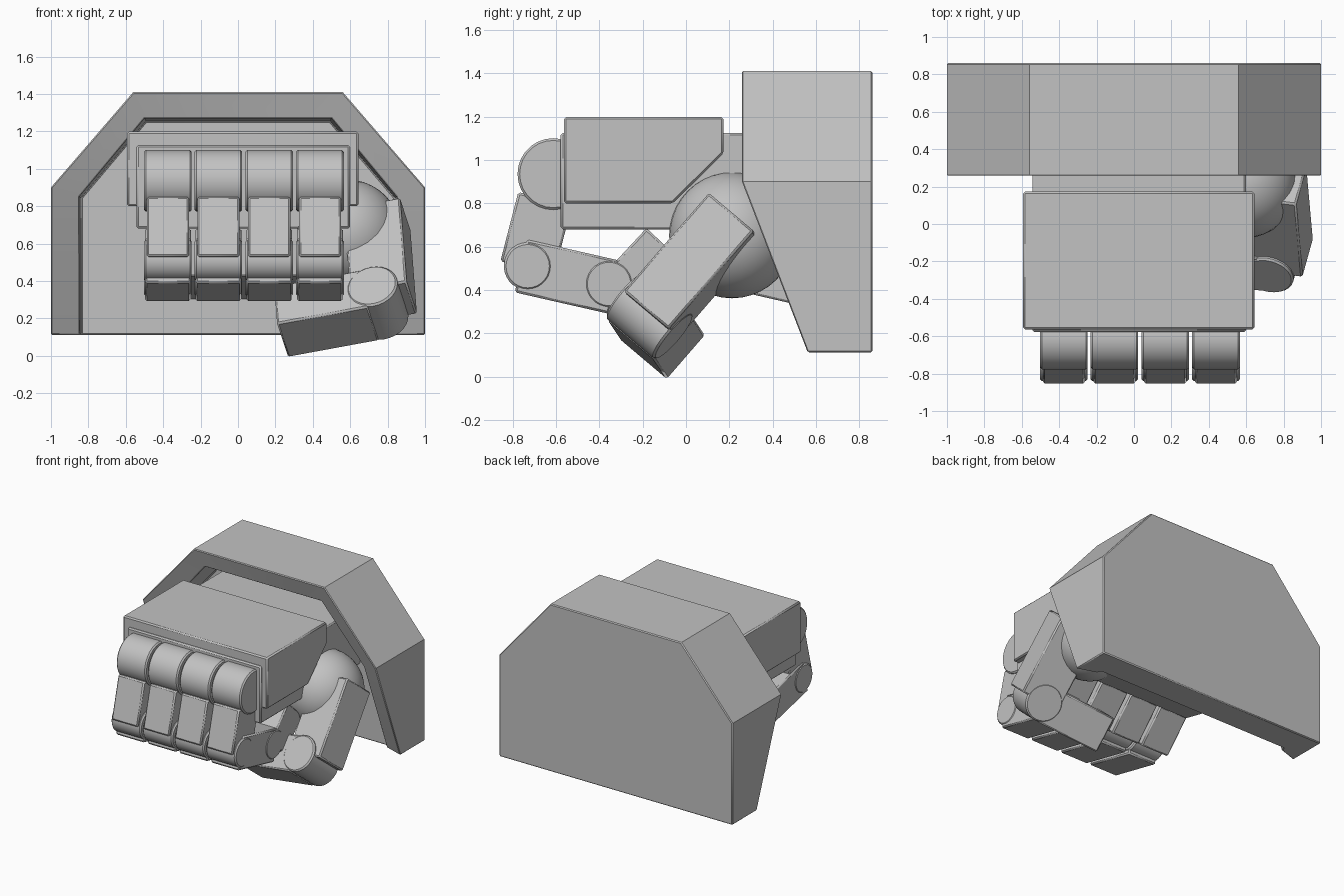
import bpy, bmesh, math
from mathutils import Matrix, Vector

cube = bpy.data.objects.get("Cube")
if cube:
    bpy.data.objects.remove(cube, do_unlink=True)

GREY = (0.54, 0.54, 0.54, 1)
mat = bpy.data.materials.new("plain grey")
mat.use_nodes = True
mat.diffuse_color = GREY
mat.node_tree.nodes["Principled BSDF"].inputs["Base Color"].default_value = GREY


def finish(name, bm, bevel=0.01, limit=40):
    bmesh.ops.recalc_face_normals(bm, faces=bm.faces)
    mesh = bpy.data.meshes.new(name)
    bm.to_mesh(mesh)
    bm.free()
    ob = bpy.data.objects.new(name, mesh)
    bpy.context.collection.objects.link(ob)
    mesh.materials.append(mat)
    if bevel:
        mod = ob.modifiers.new("edge bevel", 'BEVEL')
        mod.width = bevel
        mod.segments = 1
        mod.limit_method = 'ANGLE'
        mod.angle_limit = math.radians(limit)
    bpy.ops.object.select_all(action='DESELECT')
    ob.select_set(True)
    bpy.context.view_layer.objects.active = ob
    bpy.ops.object.shade_smooth_by_angle(angle=math.radians(18))
    return ob


def frame(centre, u, v, w):
    """Matrix that maps local x, y, z to the directions u, v, w."""
    m = Matrix((u, v, w)).transposed().to_4x4()
    m.translation = centre
    return m


def box(name, size, matrix):
    bm = bmesh.new()
    bmesh.ops.create_cube(bm, size=1, matrix=matrix @ Matrix.Diagonal((*size, 1)))
    return finish(name, bm)


def cylinder(name, centre, axis, radius, length):
    turn = Vector(axis).to_track_quat('Z', 'Y').to_matrix().to_4x4()
    bm = bmesh.new()
    bmesh.ops.create_cone(bm, cap_ends=True, segments=28, radius1=radius, radius2=radius,
                          depth=length, matrix=Matrix.Translation(centre) @ turn)
    return finish(name, bm)


def side_profile(name, points, x0, x1):
    """Extrude a (y, z) outline across x."""
    bm = bmesh.new()
    face = bm.faces.new([bm.verts.new((x0, y, z)) for y, z in points])
    moved = bmesh.ops.extrude_face_region(bm, geom=[face])["geom"]
    bmesh.ops.translate(bm, vec=(x1 - x0, 0, 0),
                        verts=[v for v in moved if isinstance(v, bmesh.types.BMVert)])
    return finish(name, bm)


# Cuff: arched shell, open at the front and underneath, with a slanted lower mouth
FLOOR = 0.112


def arch(side, shoulder, crown, top):
    half = [(side, FLOOR), (side, shoulder), (crown, top)]
    return [(-x, z) for x, z in half] + half[::-1]


def mouth(z):
    return 0.256 + max(0, 0.9 - z) * 0.385


OUTER = arch(1, 0.9, 0.56, 1.41)
INNER = arch(0.85, 0.85, 0.5, 1.27)
DEEP = arch(0.838, 0.845, 0.492, 1.255)

bm = bmesh.new()
rings = [
    [bm.verts.new((x, 0.86, z)) for x, z in OUTER],
    [bm.verts.new((x, mouth(z), z)) for x, z in OUTER],
    [bm.verts.new((x, mouth(z) + 0.05, z)) for x, z in INNER],
    [bm.verts.new((x, 0.64, z)) for x, z in DEEP],
]
for a, b in zip(rings, rings[1:]):
    for i in range(5):
        bm.faces.new((a[i], a[i + 1], b[i + 1], b[i]))
bm.faces.new(rings[0])
bm.faces.new(rings[3])
bm.faces.new([r[0] for r in rings] + [r[5] for r in reversed(rings)])
finish("cuff", bm, 0.007, 55)

# Palm: core, armoured back of the hand and heel
side_profile("palm_core", [(-0.578, 0.68), (-0.578, 1.125), (0.66, 1.125), (0.66, 0.68)],
             -0.543, 0.598)
side_profile("hand_back_plate",
             [(-0.563, 0.8), (-0.563, 1.198), (0.173, 1.198), (0.173, 1.03), (-0.06, 0.8)],
             -0.593, 0.643)
side_profile("palm_heel", [(0.1, 0.427), (0.1, 0.72), (0.65, 0.72), (0.65, 0.301)], -0.4, 0.5)

# Fingers: each curls down, back and up against the palm
X = Vector((1, 0, 0))
KNUCKLE = Vector((0, -0.612, 0.935))
JOINT_A = Vector((0, -0.73, 0.51))
JOINT_B = Vector((0, -0.355, 0.428))
down = Vector((0, -0.25, -0.968)).normalized()
front = X.cross(down)
back = Vector((0, 0.975, -0.222)).normalized()
under = X.cross(back)
up = Vector((0, 0.68, 0.73)).normalized()

for name, x in zip(("little", "ring", "middle", "index"), (-0.375, -0.105, 0.167, 0.438)):
    off = X * x
    cylinder(name + "_knuckle", KNUCKLE + off, X, 0.165, 0.255)
    box(name + "_first_segment", (0.225, 0.255, 0.33),
        frame(JOINT_A - down * 0.155 + off, X, front, down))
    cylinder(name + "_front_joint", JOINT_A + off, X, 0.11, 0.255)
    box(name + "_second_segment", (0.245, 0.25, 0.445),
        frame(JOINT_A + back * 0.19 + Vector((x, 0, -0.006)), X, under, back))
    cylinder(name + "_back_joint", JOINT_B + off, X, 0.11, 0.255)
    box(name + "_tip", (0.245, 0.24, 0.31),
        frame(Vector((x, -0.2, 0.49)), X, X.cross(up), up))

# Thumb: ball, base segment, hinge and a tip folded across under the fingers
bm = bmesh.new()
bmesh.ops.create_uvsphere(bm, u_segments=32, v_segments=20, radius=0.29,
                          matrix=Matrix.Translation((0.583, 0.212, 0.652)))
finish("thumb_ball", bm, 0)

along = Vector((0.058, -0.65, -0.75)).normalized()
across = Vector((0.21, 0.75, -0.64))
across = (across - along * across.dot(along)).normalized()
outward = along.cross(across)
HINGE = Vector((0.747, -0.168, 0.281))

box("thumb_base", (0.31, 0.277, 0.6),
    frame(Vector((0.912, 0.012, 0.535)) - outward * 0.155, outward, across, along))
cylinder("thumb_hinge", HINGE, across, 0.138, 0.3)
box("thumb_tip", (0.5, 0.29, 0.27),
    frame(HINGE - outward * 0.28 + along * 0.005, outward, across, along))
